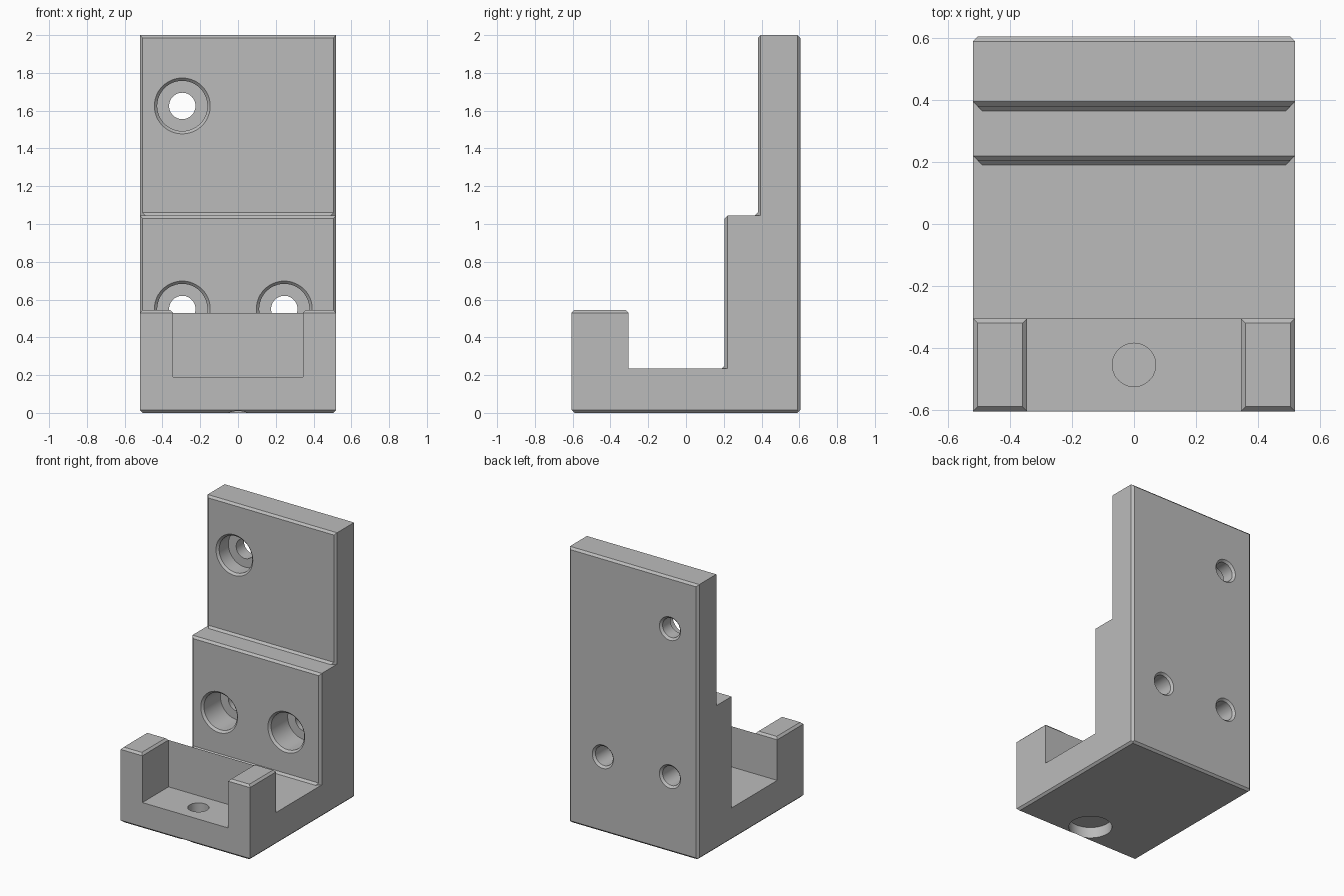
import bpy, bmesh
from math import cos, sin, pi
from mathutils import Vector

cube = bpy.data.objects.get("Cube")
if cube:
    bpy.data.objects.remove(cube, do_unlink=True)

grey = bpy.data.materials.new("plain grey")
grey.use_nodes = True
colour = (0.5, 0.5, 0.5, 1)
grey.diffuse_color = colour
grey.node_tree.nodes["Principled BSDF"].inputs["Base Color"].default_value = colour

W, D, C = 0.52, 0.605, 0.015        # half width, half depth, chamfer size


def loft(bm, rings):
    """Skin a closed solid through equal-length rings of points."""
    rows = [[bm.verts.new(p) for p in ring] for ring in rings]
    n = len(rows[0])
    for a, b in zip(rows, rows[1:]):
        for i in range(n):
            j = (i + 1) % n
            bm.faces.new((a[i], a[j], b[j], b[i]))
    bm.faces.new(rows[0][::-1])
    bm.faces.new(rows[-1])


def finish(name, bm):
    bmesh.ops.recalc_face_normals(bm, faces=bm.faces)
    mesh = bpy.data.meshes.new(name)
    bm.to_mesh(mesh)
    bm.free()
    mesh.materials.append(grey)
    obj = bpy.data.objects.new(name, mesh)
    bpy.context.collection.objects.link(obj)
    return obj


def prism(name, points, axis, start, end, mirror=False):
    """Extrude a 2D outline along an axis, optionally with its x mirror."""
    place = {"x": lambda p, t: (t, p[0], p[1]),
             "y": lambda p, t: (p[0], t, p[1]),
             "z": lambda p, t: (p[0], p[1], t)}[axis]
    bm = bmesh.new()
    for side in ((1, -1) if mirror else (1,)):
        rings = [[place(p, t) for p in points] for t in (start, end)]
        loft(bm, [[(side * x, y, z) for x, y, z in r] for r in rings])
    return finish(name, bm)


def lathe(name, origin, axis, profile, sides=48):
    """Round cutter from (radius, distance along axis) pairs."""
    axis = Vector(axis)
    u = axis.orthogonal().normalized()
    v = axis.cross(u)
    bm = bmesh.new()
    loft(bm, [[Vector(origin) + axis * d
               + r * (u * cos(2 * pi * i / sides) + v * sin(2 * pi * i / sides))
               for i in range(sides)] for r, d in profile])
    return finish(name, bm)


def cut(body, cutter):
    mod = body.modifiers.new("cut", "BOOLEAN")
    mod.operation, mod.solver, mod.object = "DIFFERENCE", "EXACT", cutter
    bpy.context.view_layer.objects.active = body
    bpy.ops.object.modifier_apply(modifier=mod.name)
    bpy.data.objects.remove(cutter, do_unlink=True)


# Side outline with its chamfers and coves
UPPER, LOWER = 0.38, 0.205          # front faces of the two wall steps
STEP, FLOOR, SLOT = 1.045, 0.235, 0.19
POST, POST_BACK = 0.545, -0.305
outline = [
    (-D + C, 0), (D - C, 0), (D, C), (D, 2 - C), (D - C, 2),
    (UPPER + C, 2), (UPPER, 2 - C), (UPPER, STEP + C), (UPPER - C, STEP),
    (LOWER + C, STEP), (LOWER, STEP - C), (LOWER, FLOOR + C), (LOWER - C, FLOOR),
    (POST_BACK, FLOOR), (POST_BACK, POST - C), (POST_BACK - C, POST),
    (-D + C, POST), (-D, POST - C), (-D, C)]
body = prism("wall_bracket", outline, "x", -W, W)

# Chamfers down the front sides of both wall steps
E = 0.1
for face, low, high in ((UPPER, STEP, 2 + E), (LOWER, FLOOR, STEP + E / 2)):
    y = face + C
    wedge = [(W + E, y + E), (W - 3 * C, y - 3 * C), (W + E, y - 3 * C)]
    cut(body, prism("side_chamfer", wedge, "z", low, high, True))

# Chamfers on the back upright edges
wedge = [(W + E, D - C - E), (W + E, D + E), (W - C - E, D + E)]
cut(body, prism("back_chamfer", wedge, "z", -E, 2 + E, True))

# Chamfers on the bottom side edges
wedge = [(W + E, C + E), (W + E, -E), (W - C - E, -E)]
cut(body, prism("bottom_chamfer", wedge, "y", -1, 1, True))

# Chamfers on the outer top edges of the posts
wedge = [(W + E, POST - C - E), (W + E, POST + E), (W - C - E, POST + E)]
cut(body, prism("post_chamfer", wedge, "y", -1, POST_BACK + E, True))

# Gap between the two posts
P = 0.345
gap = [(-P, SLOT), (P, SLOT), (P, POST - C), (P + C + E, POST + E),
       (-P - C - E, POST + E), (-P, POST - C)]
cut(body, prism("post_gap", gap, "y", -1, POST_BACK))

# Counterbored screw holes through the wall
R, HEAD = 0.07, 0.133
for x, z, face, seat in ((-0.295, 1.625, UPPER, 0.5),
                         (-0.295, 0.55, LOWER, 0.41),
                         (0.245, 0.55, LOWER, 0.41)):
    profile = [(HEAD + 2 * C, face - C), (HEAD, face + C), (HEAD, seat), (R, seat),
               (R, D - C), (R + 2 * C, D + C)]
    cut(body, lathe("screw_hole", (x, 0, z), (0, 1, 0), profile))

# Blind holes in the base, one from above and one from below
for r, low, high in ((R, 0.1, 0.3), (0.145, -E, 0.08)):
    cut(body, lathe("base_hole", (0, -0.455, 0), (0, 0, 1), [(r, low), (r, high)]))

# Smooth bores, crisp flats
bpy.ops.object.select_all(action="DESELECT")
body.select_set(True)
bpy.context.view_layer.objects.active = body
bpy.ops.object.shade_smooth_by_angle(angle=pi / 6)
